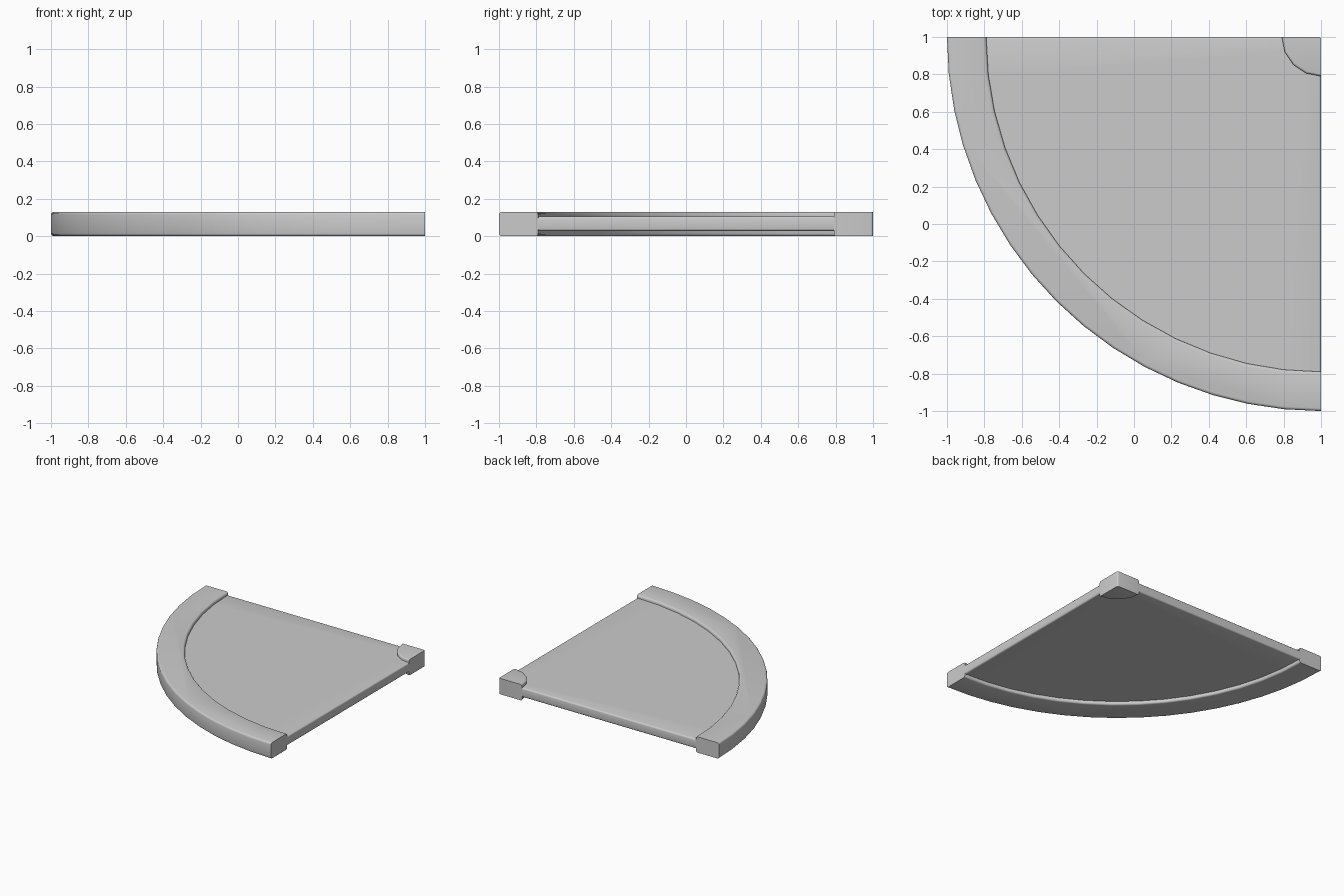
import bpy, bmesh
from math import sin, cos, pi, radians, hypot

if "Cube" in bpy.data.objects:
    bpy.data.objects.remove(bpy.data.objects["Cube"])

GREY = (0.6, 0.6, 0.6, 1)
material = bpy.data.materials.new("light_grey")
material.use_nodes = True
material.diffuse_color = GREY
material.node_tree.nodes["Principled BSDF"].inputs["Base Color"].default_value = GREY

CORNER = 1.0      # the quarter disc is swung around (CORNER, CORNER)
HEIGHT = 0.13
OUTER, INNER, HUB = 2.0, 1.79, 0.21


def arc(radius, segments):
    """Quarter arc from the back side round to the left side of the corner."""
    angles = [pi + pi / 2 * i / segments for i in range(segments + 1)]
    return [(CORNER + radius * cos(a), CORNER + radius * sin(a)) for a in angles]


def slab(name, outline, bottom, top, bevel, rule):
    """Extrude an outline upward and round the edges picked by the rule."""
    bm = bmesh.new()
    face = bm.faces.new([bm.verts.new((x, y, bottom)) for x, y in outline])
    ext = bmesh.ops.extrude_face_region(bm, geom=[face])
    moved = [g for g in ext["geom"] if isinstance(g, bmesh.types.BMVert)]
    bmesh.ops.translate(bm, verts=moved, vec=(0, 0, top - bottom))
    bmesh.ops.recalc_face_normals(bm, faces=bm.faces)
    edges = [e for e in bm.edges if rule(e)]
    bmesh.ops.bevel(bm, geom=edges, offset=bevel, segments=3, profile=0.5,
                    affect='EDGES', clamp_overlap=True)
    bmesh.ops.recalc_face_normals(bm, faces=bm.faces)
    mesh = bpy.data.meshes.new(name)
    bm.to_mesh(mesh)
    bm.free()
    obj = bpy.data.objects.new(name, mesh)
    bpy.context.collection.objects.link(obj)
    mesh.materials.append(material)
    bpy.ops.object.select_all(action='DESELECT')
    obj.select_set(True)
    bpy.context.view_layer.objects.active = obj
    bpy.ops.object.shade_smooth_by_angle(angle=radians(40))


def is_level(edge):
    return abs(edge.verts[0].co.z - edge.verts[1].co.z) < 1e-4


def on_straight_side(edge):
    a, b = (v.co for v in edge.verts)
    return any(abs(a[i] - CORNER) < 1e-4 and abs(b[i] - CORNER) < 1e-4 for i in (0, 1))


def arc_edge(edge):
    return is_level(edge) and not on_straight_side(edge)


def side_edge(edge):
    return is_level(edge) and on_straight_side(edge)


def hub_edge(edge):
    at_corner = all(hypot(v.co.x - CORNER, v.co.y - CORNER) < 1e-4 for v in edge.verts)
    return arc_edge(edge) or at_corner


# Curved raised rim
slab("curved_rim", arc(OUTER, 16) + arc(INNER, 14)[::-1], 0, HEIGHT, 0.015, arc_edge)

# Thinner panel between the rim and the corner
slab("sector_panel", arc(INNER, 14) + arc(HUB, 4)[::-1], 0.028, 0.105, 0.012, side_edge)

# Raised quarter-round block at the corner
slab("corner_block", arc(HUB, 4) + [(CORNER, CORNER)], 0, HEIGHT, 0.012, hub_edge)
